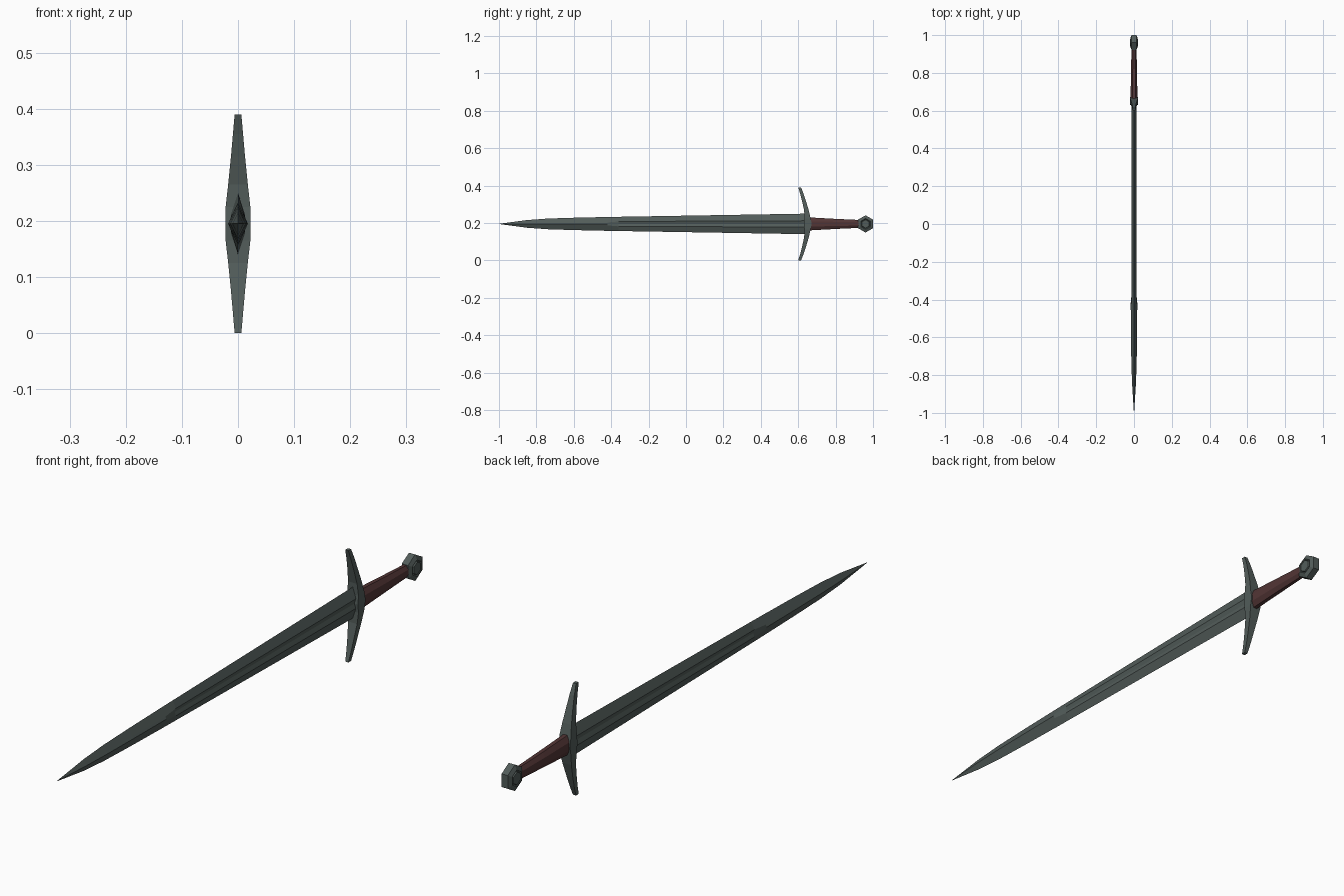
import bpy, bmesh, math

if "Cube" in bpy.data.objects:
    bpy.data.objects.remove(bpy.data.objects["Cube"])

ZC = 0.195  # height of the sword's long axis


def material(name, rgb):
    m = bpy.data.materials.new(name)
    m.diffuse_color = (*rgb, 1)
    m.use_nodes = True
    m.node_tree.nodes["Principled BSDF"].inputs["Base Color"].default_value = m.diffuse_color
    return m


STEEL = material("dark steel", (0.085, 0.108, 0.102))
LEATHER = material("brown leather", (0.085, 0.036, 0.036))


def loft(name, rings, mat):
    """Skin a list of equal-length rings and close both ends."""
    bm = bmesh.new()
    loops = [[bm.verts.new((x, y, z + ZC)) for x, y, z in r] for r in rings]
    n = len(loops[0])
    for a, b in zip(loops, loops[1:]):
        for i in range(n):
            j = (i + 1) % n
            bm.faces.new((a[i], a[j], b[j], b[i]))
    bm.faces.new(loops[0])
    bm.faces.new(loops[-1][::-1])
    bmesh.ops.remove_doubles(bm, verts=bm.verts, dist=1e-5)
    bmesh.ops.recalc_face_normals(bm, faces=bm.faces)
    me = bpy.data.meshes.new(name)
    bm.to_mesh(me)
    bm.free()
    me.materials.append(mat)
    ob = bpy.data.objects.new(name, me)
    bpy.context.collection.objects.link(ob)
    return ob


# Blade: diamond section with a shallow fuller that runs out before the tip
# y, half height, fuller half height, shoulder thickness, centre thickness
blade = [(0.65, 0.055, 0.017, 0.0125, 0.008),
         (-0.36, 0.038, 0.013, 0.012, 0.008),
         (-0.42, 0.037, 0.008, 0.0140, 0.0175),
         (-0.60, 0.033, 0.008, 0.0120, 0.0160),
         (-0.74, 0.0285, 0.007, 0.0105, 0.0140),
         (-0.85, 0.0205, 0.005, 0.0075, 0.0100),
         (-0.999, 0.0006, 0.0002, 0.0003, 0.0005)]
loft("blade", [[(0, y, h), (t, y, f), (c, y, 0), (t, y, -f),
                (0, y, -h), (-t, y, -f), (-c, y, 0), (-t, y, f)]
               for y, h, f, t, c in blade], STEEL)

# Guard: curved bar, tapered towards both ends
# z offset, front y, back y, half thickness
half = [(0.0, 0.630, 0.672, 0.022), (0.03, 0.633, 0.666, 0.022),
        (0.07, 0.632, 0.657, 0.0175), (0.12, 0.621, 0.642, 0.0125),
        (0.16, 0.611, 0.629, 0.0090), (0.195, 0.600, 0.615, 0.0060)]
stations = [(-z, a, b, x) for z, a, b, x in half[:0:-1]] + half
loft("guard", [[(-x, a, z), (x, a, z), (x, b, z), (-x, b, z)]
               for z, a, b, x in stations], STEEL)

# Grip: tapered octagonal handle
loft("grip", [[(rx * math.cos(math.radians(45 * i + 22.5)) / 0.924, y,
                rz * math.sin(math.radians(45 * i + 22.5)) / 0.924)
               for i in range(8)]
              for y, rx, rz in [(0.655, 0.018, 0.035), (0.80, 0.0165, 0.027),
                                (0.93, 0.013, 0.021)]], LEATHER)

# Pommel: six-sided wheel with a chamfered rim and recessed faces
side = [(0.020, 0.022), (0.015, 0.024), (0.019, 0.029), (0.012, 0.046)]
profile = [(-x, r) for x, r in side] + [(x, r) for x, r in side[::-1]]
loft("pommel", [[(x, 0.960 + r * math.cos(math.radians(60 * i + 30)),
                  r * math.sin(math.radians(60 * i + 30)))
                 for i in range(6)] for x, r in profile], STEEL)
